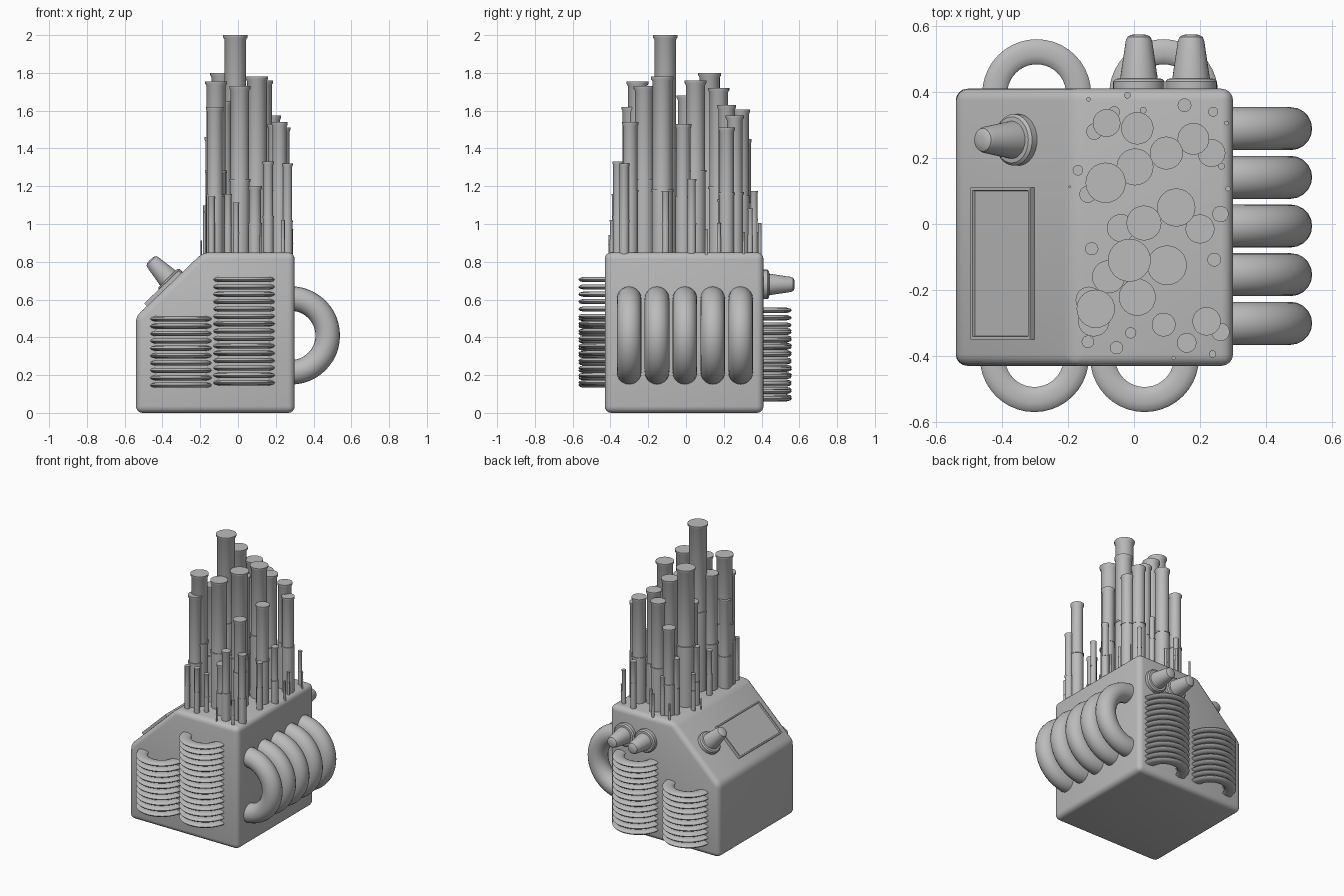
import bpy, bmesh, math
from mathutils import Matrix, Vector

if "Cube" in bpy.data.objects:
    bpy.data.objects.remove(bpy.data.objects["Cube"])

grey = bpy.data.materials.new("plain_grey")
grey.diffuse_color = (0.5, 0.5, 0.5, 1)
grey.use_nodes = True
grey.node_tree.nodes["Principled BSDF"].inputs["Base Color"].default_value = grey.diffuse_color


def finish(bm, name, angle=35):
    bmesh.ops.recalc_face_normals(bm, faces=bm.faces)
    mesh = bpy.data.meshes.new(name)
    bm.to_mesh(mesh)
    bm.free()
    mesh.materials.append(grey)
    obj = bpy.data.objects.new(name, mesh)
    bpy.context.collection.objects.link(obj)
    bpy.ops.object.select_all(action='DESELECT')
    obj.select_set(True)
    bpy.context.view_layer.objects.active = obj
    bpy.ops.object.shade_smooth_by_angle(angle=math.radians(angle))
    return obj


def lathe(bm, profile, matrix, sides=32):
    """Turn (radius, height) points round the local z axis, with closed ends."""
    rings = []
    for r, h in profile:
        rings.append([bm.verts.new(matrix @ Vector((
            r * math.cos(2 * math.pi * i / sides),
            r * math.sin(2 * math.pi * i / sides), h))) for i in range(sides)])
    for a, b in zip(rings, rings[1:]):
        for i in range(sides):
            j = (i + 1) % sides
            bm.faces.new((a[i], a[j], b[j], b[i]))
    bm.faces.new(rings[0][::-1])
    bm.faces.new(rings[-1])


def torus(bm, major, rx, rz, matrix, n=40, m=14):
    """Ring with an elliptical cross-section."""
    v = []
    for i in range(n):
        a = 2 * math.pi * i / n
        row = []
        for k in range(m):
            b = 2 * math.pi * k / m
            r = major + rx * math.cos(b)
            row.append(bm.verts.new(matrix @ Vector(
                (r * math.cos(a), r * math.sin(a), rz * math.sin(b)))))
        v.append(row)
    for i in range(n):
        for k in range(m):
            p, q = (i + 1) % n, (k + 1) % m
            bm.faces.new((v[i][k], v[p][k], v[p][q], v[i][q]))


# Housing: sloped cabinet extruded from its side profile, with rounded edges
bm = bmesh.new()
outline = [(-0.54, 0), (0.30, 0), (0.30, 0.85), (-0.185, 0.85), (-0.54, 0.51)]
face = bm.faces.new([bm.verts.new((x, -0.43, z)) for x, z in outline])
ext = bmesh.ops.extrude_face_region(bm, geom=[face])
bmesh.ops.translate(bm, vec=(0, 0.84, 0),
                    verts=[g for g in ext["geom"] if isinstance(g, bmesh.types.BMVert)])
bmesh.ops.recalc_face_normals(bm, faces=bm.faces)
bmesh.ops.bevel(bm, geom=bm.edges[:], offset=0.035, segments=4, profile=0.5,
                affect='EDGES')
finish(bm, "housing")

# Stacks of flattened cooling rings: x, y, lowest ring, number of rings
for name, x, y, z0, count in [("front_left_coils", -0.302, -0.405, 0.147, 10),
                              ("front_right_coils", 0.032, -0.405, 0.160, 15),
                              ("back_right_coils", 0.09, 0.395, 0.075, 13),
                              ("back_left_coils", -0.295, 0.395, 0.085, 10)]:
    bm = bmesh.new()
    for i in range(count):
        torus(bm, 0.127, 0.038, 0.0145, Matrix.Translation((x, y, z0 + 0.039 * i)), m=10)
    finish(bm, name, 60)

# Five thick side loops
bm = bmesh.new()
for i in range(5):
    torus(bm, 0.195, 0.065, 0.065, Matrix.Translation((0.28, -0.301 + 0.1475 * i, 0.41))
          @ Matrix.Rotation(math.pi / 2, 4, 'X'), n=48, m=20)
finish(bm, "side_loops", 60)

# Tapered knobs with round flanges: two at the back, one on the slope
knob = [(0.078, -0.02), (0.078, 0.022), (0.07, 0.03), (0.057, 0.031), (0.04, 0.145),
        (0.035, 0.157), (0.025, 0.163), (0.01, 0.165)]
back = Matrix.Rotation(-math.pi / 2, 4, 'X')
slope = Matrix.Rotation(-math.radians(43.8), 4, 'Y')
for name, pos, rot in [("back_knob_a", (0.015, 0.41, 0.68), back),
                       ("back_knob_b", (0.173, 0.41, 0.68), back),
                       ("slope_knob", (-0.35, 0.255, 0.692), slope)]:
    bm = bmesh.new()
    lathe(bm, knob, Matrix.Translation(pos) @ rot)
    finish(bm, name)

# Control panel on the slope with a recessed screen
bm = bmesh.new()
bmesh.ops.create_cube(bm, size=1, matrix=Matrix.Diagonal((0.25, 0.46, 0.04, 1)))
bm.normal_update()
top = max(bm.faces, key=lambda f: f.normal.z)
bmesh.ops.inset_region(bm, faces=[top], thickness=0.012)
bmesh.ops.inset_region(bm, faces=[top], thickness=0.003, depth=-0.01)
bm.transform(Matrix.Translation((-0.392, -0.12, 0.652)) @ slope)
finish(bm, "control_panel")


# Pipes: stepped shaft with a collar part way up and a rimmed cap
def pipe(bm, x, y, r, top, split):
    lo, hi, mid = 0.93 * r, 0.88 * r, 0.85 + split * (top - 0.85)
    rim = min(0.012, 0.3 * r)
    lathe(bm, [(lo, 0.82), (lo, mid - rim), (r, mid - rim), (r, mid), (hi, mid),
               (hi, top - 2 * rim), (r, top - rim), (r, top)],
          Matrix.Translation((x, y, 0)), 24 if r > 0.03 else 14)


# Large pipes: x, y, radius, top height
large = [(-.083, .306, .042, 1.45), (.01, .29, .049, 1.605), (.18, .258, .048, 1.575),
         (.235, .215, .042, 1.51), (.098, .215, .05, 1.63), (.003, .173, .056, 1.72),
         (-.086, .125, .061, 1.80), (.128, .05, .058, 1.76), (.03, .003, .053, 1.68),
         (-.04, -.012, .042, 1.50), (.20, -.015, .044, 1.53), (-.014, -.11, .065, 2.0),
         (.10, -.125, .06, 1.78), (-.077, -.16, .05, 1.65), (.01, -.222, .056, 1.73),
         (-.116, -.257, .058, 1.755), (-.137, -.23, .04, 1.46), (-.122, -.293, .048, 1.62),
         (.09, -.305, .036, 1.20), (.22, -.295, .043, 1.54), (.262, -.327, .028, 1.32),
         (.16, -.36, .03, 1.33)]
bm = bmesh.new()
for i, (x, y, r, top) in enumerate(large):
    pipe(bm, x, y, r, top, 0.36 + 0.04 * (i % 4))
finish(bm, "large_pipes")

# Small pipes: x, y, radius; the thicker ones stand taller
small = [(.262, .03, .025), (.243, -.108, .021), (.153, .36, .021), (.24, .34, .015),
         (-.128, -.075, .02), (-.17, .163, .016), (-.14, .09, .026), (-.12, .28, .025),
         (-.06, .34, .017), (.028, .345, .01), (-.02, .39, .01), (-.138, .378, .007),
         (-.01, -.33, .017), (-.053, -.375, .02), (-.14, -.357, .019), (.238, -.394, .011),
         (.12, -.406, .006), (.28, .306, .007), (.285, .107, .008), (-.195, .113, .004),
         (.265, .175, .01)]
bm = bmesh.new()
for i, (x, y, r) in enumerate(small):
    pipe(bm, x, y, r, 0.85 + 15.5 * r, 0.4 + 0.07 * (i % 3))
finish(bm, "small_pipes")
